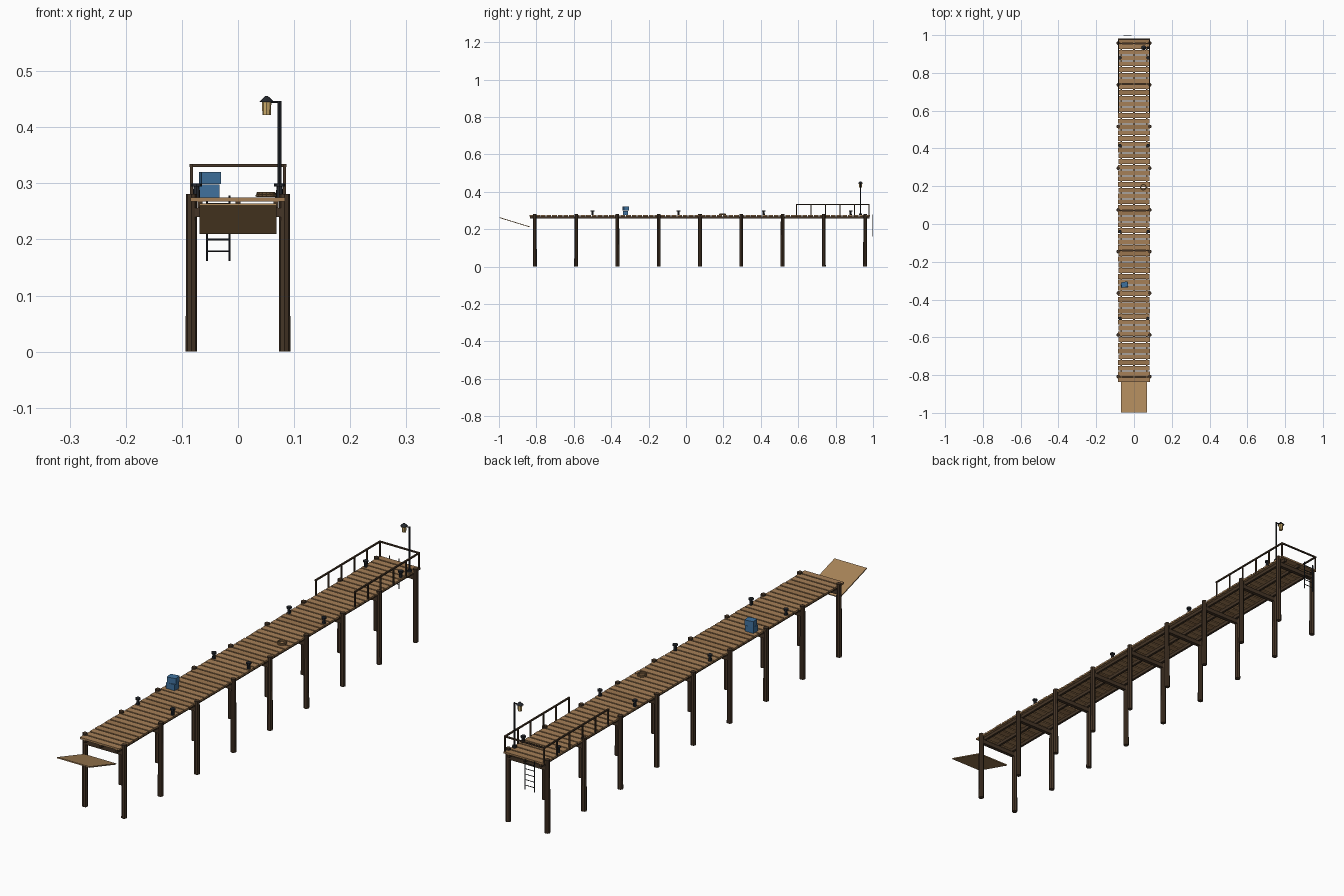
import bpy, bmesh, math, random
from mathutils import Vector, Matrix

random.seed(4)
old = bpy.data.objects.get("Cube")
if old:
    bpy.data.objects.remove(old)


def material(name, rgb):
    m = bpy.data.materials.new(name)
    m.use_nodes = True
    m.diffuse_color = (*rgb, 1)
    m.node_tree.nodes["Principled BSDF"].inputs["Base Color"].default_value = (*rgb, 1)
    return m


TAN = material("tan_wood", (0.38, 0.215, 0.095))
TAN_DARK = material("worn_tan_wood", (0.33, 0.18, 0.078))
RAMP = material("pale_wood", (0.40, 0.235, 0.10))
DARK = material("dark_wood", (0.06, 0.036, 0.02))
IRON = material("dark_iron", (0.018, 0.021, 0.027))
BLUE = material("blue_paint", (0.05, 0.165, 0.34))
GLOW = material("lamp_glass", (0.62, 0.42, 0.15))
ROPE = material("rope", (0.24, 0.14, 0.06))


def box(bm, center, size, turn=None, mat=0):
    m = Matrix.Translation(center) @ (turn or Matrix()) @ Matrix.Diagonal((*size, 1))
    verts = bmesh.ops.create_cube(bm, size=1, matrix=m)["verts"]
    for f in {f for v in verts for f in v.link_faces}:
        f.material_index = mat


def rod(bm, a, b, r1, r2=None, sides=8):
    a, b = Vector(a), Vector(b)
    d = b - a
    turn = d.to_track_quat('Z', 'Y').to_matrix().to_4x4()
    bmesh.ops.create_cone(bm, cap_ends=True, segments=sides, radius1=r1,
                          radius2=r1 if r2 is None else r2, depth=d.length,
                          matrix=Matrix.Translation((a + b) / 2) @ turn)


def part(name, mats, build):
    bm = bmesh.new()
    build(bm)
    me = bpy.data.meshes.new(name)
    bm.to_mesh(me)
    bm.free()
    for m in mats:
        me.materials.append(m)
    ob = bpy.data.objects.new(name, me)
    bpy.context.collection.objects.link(ob)
    return ob


DECK = 0.275
Y0, Y1 = -0.84, 0.985
BENTS = [-0.808 + 0.2207 * i for i in range(9)]


# Deck boards with narrow gaps
def planks(bm):
    n = 60
    step = (Y1 - Y0) / n
    for i in range(n):
        box(bm, (random.uniform(-0.001, 0.001), Y0 + step * (i + 0.5), DECK - 0.0035),
            (0.168, step - 0.005, 0.007), mat=random.choice((0, 0, 1)))


# Pilings standing in pairs
def pilings(bm):
    for y in BENTS:
        for s in (-1, 1):
            rod(bm, (s * 0.083, y, 0), (s * 0.083, y, 0.281), 0.0103, 0.0095)


# Beams under the boards
def stringers(bm):
    for x in (-0.068, 0, 0.068):
        box(bm, (x, (Y0 + Y1) / 2, 0.262), (0.009, Y1 - Y0 - 0.01, 0.012))


def crossbeams(bm):
    for y in BENTS:
        box(bm, (0, y, 0.248), (0.16, 0.014, 0.016))


# Boarding ramp sloping down towards the deck
def ramp(bm):
    a, b = Vector((0, -0.998, 0.262)), Vector((0, -0.835, 0.212))
    angle = math.atan2(b.z - a.z, b.y - a.y)
    box(bm, (a + b) / 2, (0.137, (b - a).length, 0.004), Matrix.Rotation(angle, 4, 'X'))


# Mooring bollards
def bollards(bm):
    for y in (-0.5, -0.04, 0.415, 0.88):
        for s in (-1, 1):
            x = s * 0.074
            rod(bm, (x, y, DECK), (x, y, 0.295), 0.0065, 0.0055)
            rod(bm, (x, y, 0.294), (x, y, 0.3), 0.0095)


# Railing round the far end
def railing(bm):
    ya, yb, top = 0.59, 0.978, 0.332
    for s in (-1, 1):
        x = s * 0.083
        for i in range(6):
            y = ya + (yb - ya) * i / 5
            box(bm, (x, y, (0.268 + top) / 2), (0.005, 0.005, top - 0.268))
        box(bm, (x, (ya + yb) / 2, top), (0.006, yb - ya + 0.006, 0.005))
    box(bm, (0, yb, top), (0.172, 0.006, 0.005))


# Ladder hanging off the end
def ladder(bm):
    y = 0.996
    for x in (-0.055, -0.015):
        rod(bm, (x, y, 0.162), (x, y, 0.278), 0.002, sides=6)
    for i in range(5):
        z = 0.179 + 0.021 * i
        rod(bm, (-0.055, y, z), (-0.015, y, z), 0.0015, sides=6)


# Lamp post, arm, lantern and its cap
def lamp_post(bm):
    x, y = 0.074, 0.933
    rod(bm, (x, y, DECK), (x, y, 0.283), 0.008)
    rod(bm, (x, y, 0.28), (x, y, 0.447), 0.0035)
    rod(bm, (x + 0.002, y, 0.445), (0.05, y, 0.445), 0.002, sides=6)


def lantern_cap(bm):
    rod(bm, (0.051, 0.933, 0.445), (0.051, 0.933, 0.456), 0.0135, 0.002)


def lantern_glass(bm):
    rod(bm, (0.051, 0.933, 0.422), (0.051, 0.933, 0.445), 0.0075, 0.0085)


# Storage box with a tipped lid box on top
def crates(bm):
    box(bm, (-0.051, -0.323, 0.2865), (0.036, 0.027, 0.023))
    box(bm, (-0.05, -0.321, 0.3095), (0.035, 0.029, 0.022), Matrix.Rotation(math.radians(10), 4, 'Z'))


# Coiled rope: two stacked rings
def rope_coil(bm):
    for r, z in ((0.016, 0.278), (0.0145, 0.282)):
        n = 16
        for i in range(n):
            a, b = (math.tau * k / n for k in (i, i + 1))
            rod(bm, (0.05 + r * math.cos(a), 0.195 + r * math.sin(a), z),
                (0.05 + r * math.cos(b), 0.195 + r * math.sin(b), z), 0.0028, sides=6)


part("deck_planks", [TAN, TAN_DARK], planks)
part("pilings", [DARK], pilings)
part("stringers", [DARK], stringers)
part("crossbeams", [DARK], crossbeams)
part("boarding_ramp", [RAMP], ramp)
part("bollards", [IRON], bollards)
part("railing", [DARK], railing)
part("ladder", [IRON], ladder)
part("lamp_post", [IRON], lamp_post)
part("lantern_cap", [IRON], lantern_cap)
part("lantern_glass", [GLOW], lantern_glass)
part("storage_boxes", [BLUE], crates)
part("rope_coil", [ROPE], rope_coil)
